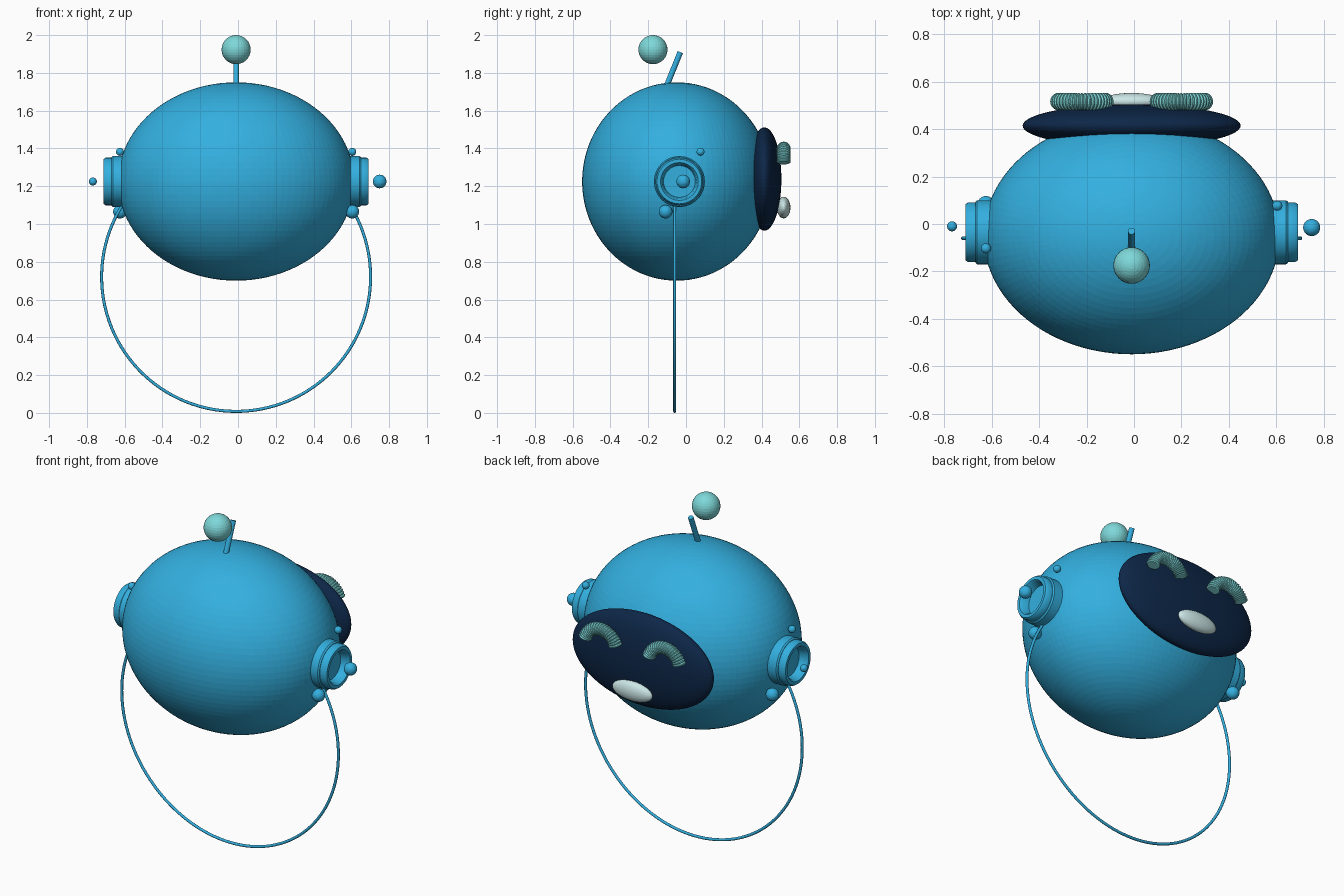
import bpy, bmesh, math
from mathutils import Matrix, Vector

cube = bpy.data.objects.get("Cube")
if cube:
    bpy.data.objects.remove(cube, do_unlink=True)


def material(name, rgb):
    m = bpy.data.materials.new(name)
    m.use_nodes = True
    m.diffuse_color = (*rgb, 1)
    m.node_tree.nodes["Principled BSDF"].inputs["Base Color"].default_value = (*rgb, 1)
    return m


BLUE = material("sky_blue", (0.033, 0.43, 0.74))
NAVY = material("dark_navy", (0.004, 0.02, 0.065))
TEAL = material("pale_teal", (0.21, 0.69, 0.70))
WHITE = material("soft_white", (0.62, 0.82, 0.82))
CX = -0.01  # middle of the head


def finish(bm, name, mat, smooth=False):
    bmesh.ops.recalc_face_normals(bm, faces=bm.faces)
    me = bpy.data.meshes.new(name)
    bm.to_mesh(me)
    bm.free()
    me.materials.append(mat)
    ob = bpy.data.objects.new(name, me)
    bpy.context.collection.objects.link(ob)
    if smooth:
        bpy.ops.object.select_all(action='DESELECT')
        ob.select_set(True)
        bpy.context.view_layer.objects.active = ob
        bpy.ops.object.shade_smooth_by_angle(angle=math.radians(35))
    return ob


def ellipsoid(name, centre, radii, mat, segments=48):
    bm = bmesh.new()
    bmesh.ops.create_uvsphere(bm, u_segments=segments, v_segments=segments // 2, radius=1,
                              matrix=Matrix.Translation(centre) @ Matrix.Diagonal((*radii, 1)))
    return finish(bm, name, mat)


def ball(name, centre, radius, mat):
    return ellipsoid(name, centre, (radius,) * 3, mat, 32)


def sweep(bm, rings, closed):
    """Skin a list of vertex rings; cap the ends when the sweep is open."""
    count = len(rings)
    for i in range(count if closed else count - 1):
        a, b = rings[i], rings[(i + 1) % count]
        n = len(a)
        for j in range(n):
            k = (j + 1) % n
            bm.faces.new((a[j], a[k], b[k], b[j]))
    if not closed:
        bm.faces.new(rings[0])
        bm.faces.new(rings[-1])


def arc_tube(name, centre, major, radii, start, end, mat, sides, closed=False, smooth=False):
    """Tube along an arc in the xz plane, with one tube radius for each ring."""
    bm = bmesh.new()
    rings = []
    steps = len(radii) if closed else len(radii) - 1
    for i, r in enumerate(radii):
        a = start + (end - start) * i / steps
        out = Vector((math.sin(a), 0, math.cos(a)))
        ring = []
        for j in range(sides):
            t = math.tau * j / sides
            p = Vector(centre) + out * (major + r * math.cos(t))
            ring.append(bm.verts.new(p + Vector((0, r * math.sin(t), 0))))
        rings.append(ring)
    sweep(bm, rings, closed)
    return finish(bm, name, mat, smooth)


# Head and face panel
ellipsoid("head", (CX, -0.05, 1.225), (0.625, 0.5, 0.525), BLUE, 96)
ellipsoid("face_panel", (CX, 0.415, 1.238), (0.46, 0.09, 0.273), NAVY, 80)

# Ribbed smiling eyes and mouth
ribs = [0.037 if i % 3 else 0.031 for i in range(64)]
for side, dx in (("left", 0.21), ("right", -0.21)):
    arc_tube(side + "_eye", (CX + dx, 0.517, 1.295), 0.104, ribs,
             -math.radians(74), math.radians(74), TEAL, 20)
ellipsoid("mouth", (CX, 0.517, 1.087), (0.13, 0.036, 0.057), WHITE)

# Wire loop hanging below, running through the head
arc_tube("neck_loop", (CX, -0.06, 0.72), 0.712, [0.008] * 128, 0, math.tau, BLUE, 12, True, True)

# Ear cups turned around the x axis, with a raised rim and a recess
EAR_Y, EAR_Z = -0.035, 1.225
profile = [(0.135, 0.56), (0.135, 0.652), (0.129, 0.66), (0.126, 0.66), (0.126, 0.69),
           (0.118, 0.702), (0.1, 0.702), (0.092, 0.692), (0.084, 0.65), (0.02, 0.65)]
for side, s in (("left", 1), ("right", -1)):
    bm = bmesh.new()
    rings = [[bm.verts.new((CX + s * x, EAR_Y + r * math.cos(math.tau * j / 48),
                            EAR_Z + r * math.sin(math.tau * j / 48))) for j in range(48)]
             for r, x in profile]
    sweep(bm, rings, False)
    finish(bm, side + "_ear_cup", BLUE, True)
    # Studs beside each cup, swapped front to back on the other side
    ball(side + "_upper_stud", (CX + s * 0.615, -0.013 + s * 0.09, 1.382), 0.021, BLUE)
    ball(side + "_lower_stud", (CX + s * 0.615, -0.013 - s * 0.095, 1.065), 0.036, BLUE)
ball("left_ear_ball", (0.75, -0.015, 1.225), 0.036, BLUE)
ball("right_ear_ball", (-0.768, -0.01, 1.225), 0.021, BLUE)

# Tilted antenna stem and its floating ball
low, high = Vector((CX, -0.115, 1.70)), Vector((CX, -0.03, 1.91))
axis = high - low
bm = bmesh.new()
bmesh.ops.create_cone(bm, cap_ends=True, segments=32, radius1=0.015, radius2=0.015,
                      depth=axis.length, matrix=Matrix.Translation((low + high) / 2)
                      @ axis.to_track_quat('Z', 'Y').to_matrix().to_4x4())
finish(bm, "antenna_stem", BLUE, True)
ball("antenna_ball", (CX, -0.175, 1.923), 0.077, TEAL)
